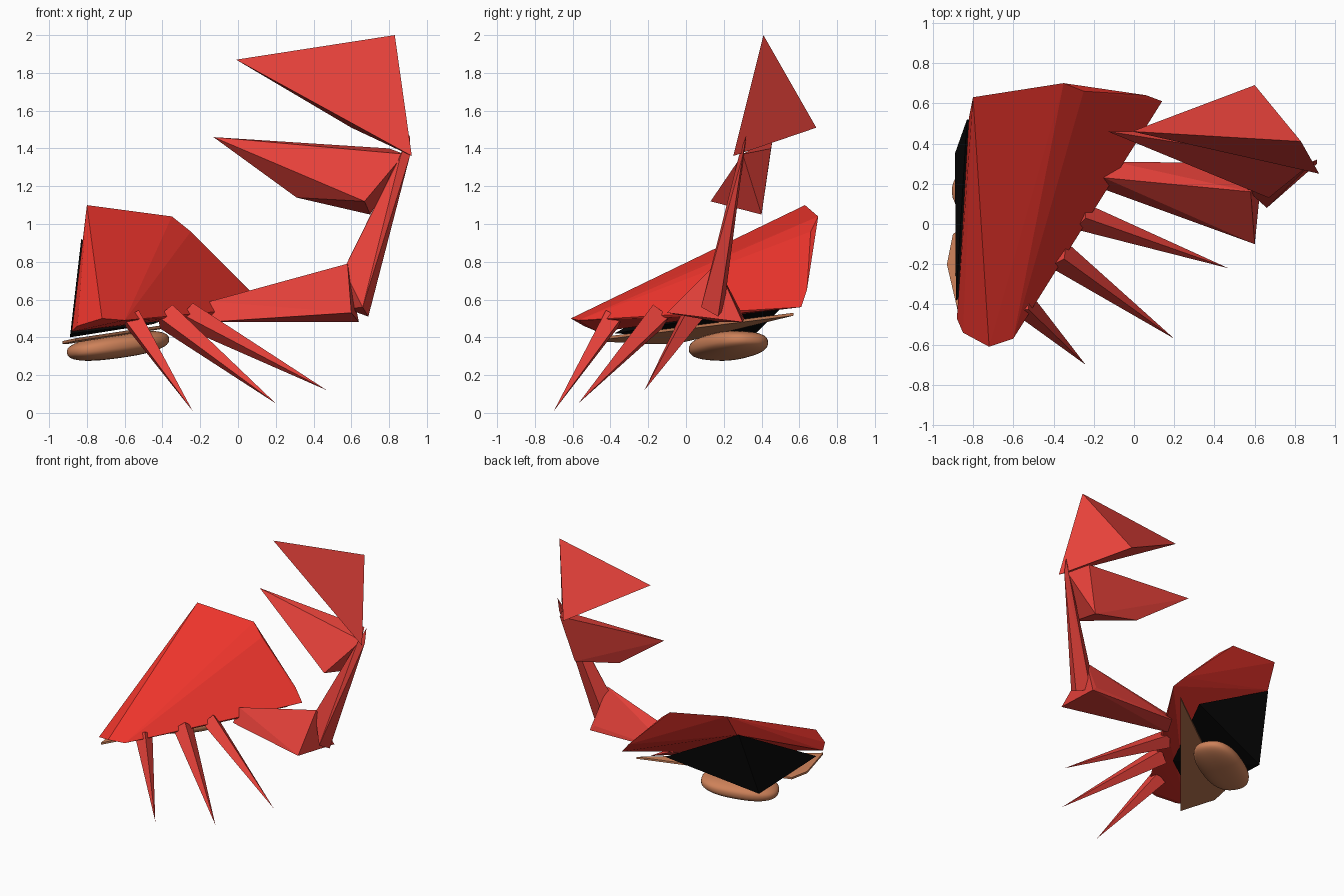
import bpy, bmesh, math
from mathutils import Vector, Matrix

if "Cube" in bpy.data.objects:
    bpy.data.objects.remove(bpy.data.objects["Cube"])


def material(name, rgb):
    m = bpy.data.materials.new(name)
    m.diffuse_color = (*rgb, 1)
    m.use_nodes = True
    m.node_tree.nodes["Principled BSDF"].inputs["Base Color"].default_value = m.diffuse_color
    return m


SHELL = material("shell_red", (0.85, 0.035, 0.025))
LIMB = material("limb_red", (0.79, 0.053, 0.042))
BLACK = material("black", (0.003, 0.003, 0.003))
TAN = material("tan", (0.61, 0.22, 0.10))


def finish(bm, name, mat):
    bmesh.ops.recalc_face_normals(bm, faces=bm.faces)
    me = bpy.data.meshes.new(name)
    bm.to_mesh(me)
    bm.free()
    me.materials.append(mat)
    ob = bpy.data.objects.new(name, me)
    bpy.context.collection.objects.link(ob)
    return ob


def hull(name, mat, points):
    """Faceted solid wrapped around a few corner points."""
    bm = bmesh.new()
    for p in points:
        bm.verts.new(p)
    res = bmesh.ops.convex_hull(bm, input=bm.verts)
    loose = [v for v in bm.verts if not v.link_faces]
    bmesh.ops.delete(bm, geom=loose, context='VERTS')
    return finish(bm, name, mat)


def spike(name, base, tip, radius, sides=4):
    """Tapered leg from base to a sharp tip."""
    base, tip = Vector(base), Vector(tip)
    d = tip - base
    q = d.to_track_quat('Z', 'Y')
    ring = [base + q @ Vector((radius * math.cos(a), radius * math.sin(a), 0))
            for a in (2 * math.pi * i / sides for i in range(sides))]
    return hull(name, LIMB, ring + [tip])


# Half carapace, open towards the lower left
hull("shell", SHELL, [
    (-0.80, 0.63, 1.10), (-0.35, 0.70, 1.04), (-0.25, 0.66, 0.96),
    (0.06, 0.64, 0.65), (0.14, 0.61, 0.56), (-0.82, 0.53, 0.92),
    (-0.72, -0.61, 0.50), (-0.85, -0.54, 0.46), (-0.88, -0.47, 0.43),
    (-0.60, -0.57, 0.49), (-0.38, -0.20, 0.50), (-0.13, 0.20, 0.52)])

# Dark inner body
hull("inner_body", BLACK, [
    (-0.83, 0.52, 0.92), (-0.885, -0.38, 0.42), (-0.89, 0.35, 0.40),
    (-0.18, 0.52, 0.57), (-0.45, -0.10, 0.47)])

# Thin belly plate
plate = [(-0.86, -0.50, 0.38), (-0.93, -0.20, 0.365),
         (-0.90, -0.05, 0.365), (0.04, 0.57, 0.515)]
hull("belly_plate", TAN, plate + [(x, y, z + 0.015) for x, y, z in plate])

# Rounded belly pad
bm = bmesh.new()
bmesh.ops.create_uvsphere(bm, u_segments=40, v_segments=24, radius=1)
for v in bm.verts:
    v.co = Vector([math.copysign(abs(c) ** 0.8, c) for c in v.co])
bm.transform(Matrix.Translation((-0.635, 0.225, 0.355))
             @ Matrix.Rotation(math.radians(-8), 4, 'Y')
             @ Matrix.Rotation(math.radians(27), 4, 'Z')
             @ Matrix.Diagonal((0.285, 0.165, 0.065, 1)))
for f in bm.faces:
    f.smooth = True
finish(bm, "belly_pad", TAN)

# Walking legs
spike("front_leg", (-0.56, -0.39, 0.50), (-0.24, -0.70, 0.01), 0.065)
spike("middle_leg", (-0.38, -0.15, 0.51), (0.20, -0.57, 0.05), 0.075)
spike("rear_leg", (-0.27, 0.04, 0.52), (0.47, -0.22, 0.12), 0.07)

# Claw arm
hull("upper_arm", LIMB, [
    (-0.15, 0.23, 0.59), (-0.10, 0.31, 0.50), (-0.17, 0.18, 0.48),
    (0.58, 0.16, 0.79), (0.60, -0.10, 0.53), (0.64, 0.30, 0.48),
    (0.60, 0.29, 0.52)])
hull("forearm", LIMB, [
    (0.56, 0.17, 0.76), (0.66, 0.08, 0.56), (0.69, 0.17, 0.51),
    (0.58, 0.20, 0.55), (0.86, 0.28, 1.36), (0.91, 0.30, 1.36),
    (0.91, 0.32, 1.47)])

# Claw fingers
hull("upper_claw", LIMB, [
    (-0.01, 0.46, 1.87), (0.83, 0.41, 2.00),
    (0.60, 0.69, 1.51), (0.92, 0.25, 1.36)])
hull("lower_claw", LIMB, [
    (-0.13, 0.46, 1.46), (0.88, 0.30, 1.37), (0.67, 0.13, 1.12),
    (0.31, 0.40, 1.14), (0.70, 0.40, 1.05), (0.80, 0.45, 1.40)])
